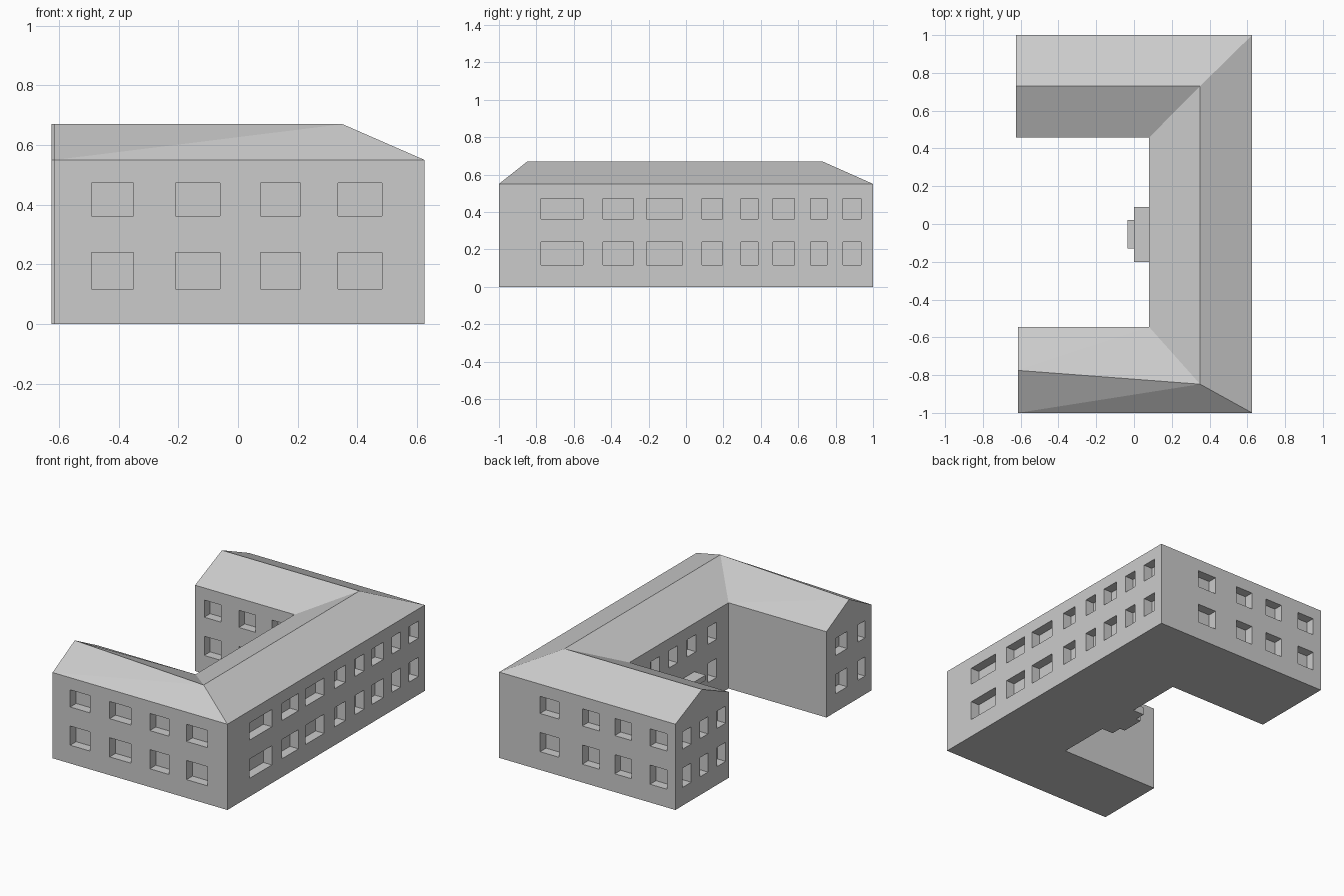
import bpy, bmesh

if "Cube" in bpy.data.objects:
    bpy.data.objects.remove(bpy.data.objects["Cube"])

DEPTH = 0.06
EAVE, RIDGE = 0.55, 0.67
ROWS = [(0.117, 0.24), (0.362, 0.472)]


def make_object(name, bm):
    bmesh.ops.recalc_face_normals(bm, faces=bm.faces)
    mesh = bpy.data.meshes.new(name)
    bm.to_mesh(mesh)
    bm.free()
    obj = bpy.data.objects.new(name, mesh)
    bpy.context.collection.objects.link(obj)
    return obj


def add_box(bm, xr, yr, zr):
    vs = bmesh.ops.create_cube(bm, size=1)["verts"]
    for v in vs:
        for i, (a, b) in enumerate((xr, yr, zr)):
            v.co[i] = (a + b) / 2 + v.co[i] * (b - a)


# U-shaped body: outer and inner outlines run alongside the ridge line
outer = [(-0.615, -1), (0.625, -1), (0.625, 1), (-0.625, 1)]
inner = [(-0.615, -0.545), (0.08, -0.545), (0.08, 0.458), (-0.625, 0.458)]
ridge = [(-0.615, -0.775), (0.35, -0.848), (0.35, 0.73), (-0.625, 0.73)]

bm = bmesh.new()


def ring(points, z):
    return [bm.verts.new((x, y, z)) for x, y in points]


ob, ot = ring(outer, 0), ring(outer, EAVE)
ib, it = ring(inner, 0), ring(inner, EAVE)
top = ring(ridge, RIDGE)
loops = [ob, ot, top, it, ib]
for i in range(3):
    for a, b in zip(loops, loops[1:] + loops[:1]):
        bm.faces.new((a[i], a[i + 1], b[i + 1], b[i]))
# gable ends
for i in (0, 3):
    bm.faces.new([lp[i] for lp in loops])
bmesh.ops.triangulate(bm, faces=[f for f in bm.faces if len(f.verts) == 4])
building = make_object("building", bm)

# window recesses: axis of the wall normal, wall position, inward direction, spans
long_side = [(-0.775, -0.55), (-0.445, -0.28), (-0.21, -0.02), (0.085, 0.195),
             (0.295, 0.385), (0.465, 0.58), (0.665, 0.755), (0.84, 0.935)]
front = [(-0.49, -0.35), (-0.21, -0.06), (0.075, 0.21), (0.335, 0.483)]
back = [(-0.565, -0.445), (-0.315, -0.195), (-0.085, 0.035), (0.2, 0.335)]
court = [(-0.425, -0.335), (-0.215, -0.125), (-0.03, 0.06), (0.155, 0.245), (0.33, 0.41)]
walls = [
    ("x", 0.625, -1, long_side),
    ("y", -1, 1, front),
    ("y", 1, -1, back),
    ("y", 0.458, 1, [(-0.56, -0.44), (-0.315, -0.195), (-0.08, 0.03)]),
    ("x", -0.625, 1, [(0.49, 0.58), (0.67, 0.75), (0.84, 0.93)]),
    ("x", -0.615, 1, [(-0.935, -0.865), (-0.755, -0.635)]),
    ("x", 0.08, 1, court),
]
bm = bmesh.new()
for axis, pos, inward, spans in walls:
    across = tuple(sorted((pos - inward * 0.03, pos + inward * DEPTH)))
    for span in spans:
        for row, zr in enumerate(ROWS):
            # the entrance takes the place of the middle ground-floor windows
            if spans is court and row == 0 and -0.22 < span[0] < 0.1:
                continue
            if axis == "x":
                add_box(bm, across, span, zr)
            else:
                add_box(bm, span, across, zr)
# doorway
add_box(bm, (0.05, 0.08 + DEPTH), (-0.12, 0.01), (0.05, 0.195))
cutter = make_object("window_cutter", bm)
cutter.hide_render = True

mod = building.modifiers.new("windows", "BOOLEAN")
mod.operation = "DIFFERENCE"
mod.solver = "EXACT"
mod.object = cutter
bpy.context.view_layer.objects.active = building
building.select_set(True)
bpy.ops.object.modifier_apply(modifier=mod.name)
bpy.data.objects.remove(cutter)

# courtyard entrance: two steps and a canopy
for name, xr, yr, zr in [
    ("upper_step", (0.0, 0.085), (-0.2, 0.09), (0, 0.05)),
    ("lower_step", (-0.035, 0.0), (-0.13, 0.02), (0, 0.025)),
    ("canopy", (0.0, 0.085), (-0.2, 0.09), (0.205, 0.24)),
]:
    bm = bmesh.new()
    add_box(bm, xr, yr, zr)
    make_object(name, bm)
